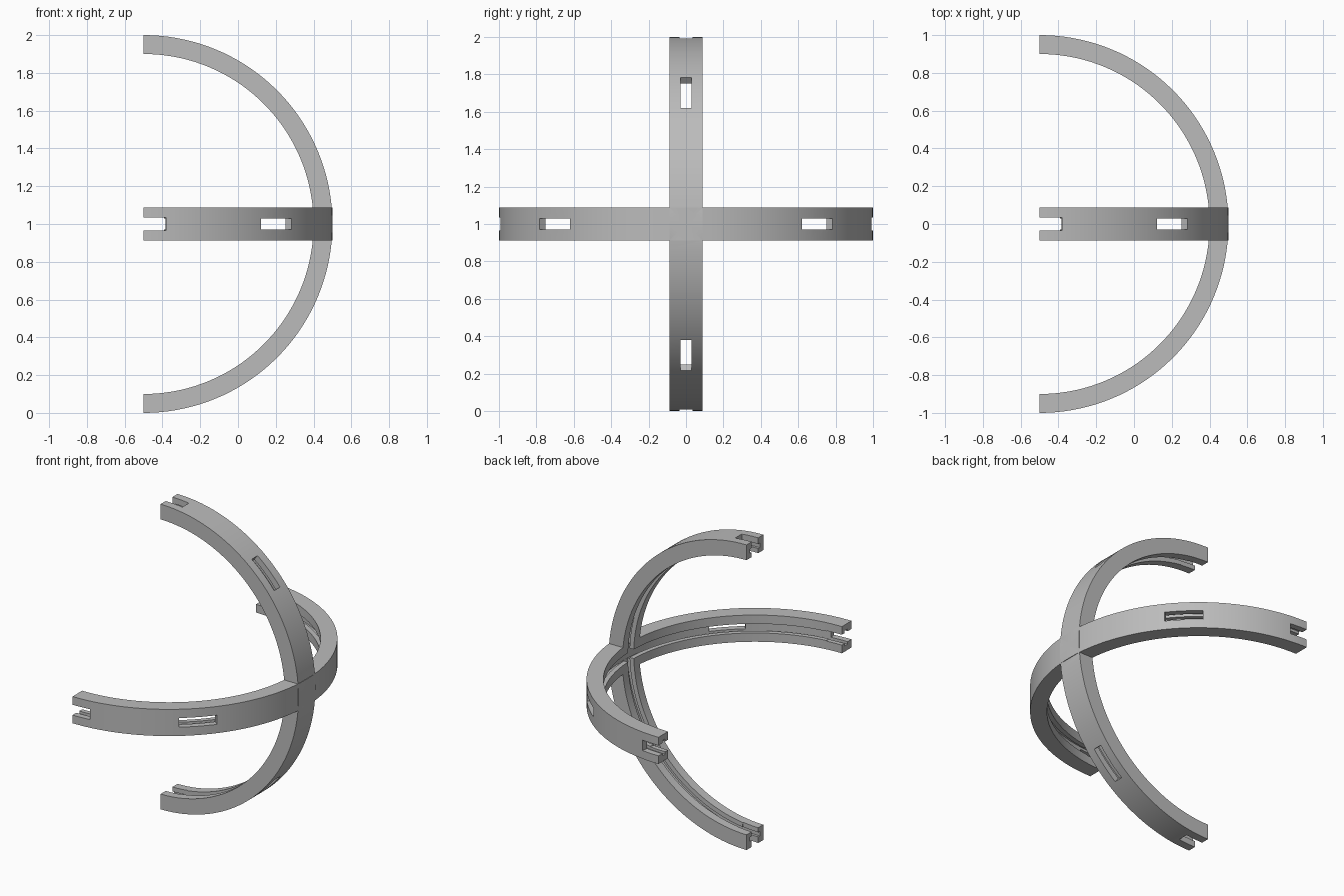
import bpy, bmesh
from math import sin, cos, radians

cube = bpy.data.objects.get("Cube")
if cube:
    bpy.data.objects.remove(cube, do_unlink=True)

grey = bpy.data.materials.new("plain grey")
grey.use_nodes = True
GREY = (0.5, 0.5, 0.5, 1)
grey.diffuse_color = GREY
grey.node_tree.nodes["Principled BSDF"].inputs["Base Color"].default_value = GREY


def arc_block(name, upright, r_in, r_out, half_width, start, end, steps):
    """Rectangular section swept along an arc about the shared centre."""
    bm = bmesh.new()
    rings = []
    for i in range(steps + 1):
        a = radians(start + (end - start) * i / steps)
        ring = []
        for r, w in ((r_in, -half_width), (r_out, -half_width),
                     (r_out, half_width), (r_in, half_width)):
            x, across = r * cos(a) - 0.5, r * sin(a)
            y, z = (w, across) if upright else (across, w)
            ring.append(bm.verts.new((x, y, z + 1)))
        rings.append(ring)
    for a, b in zip(rings, rings[1:]):
        for k in range(4):
            n = (k + 1) % 4
            bm.faces.new((a[k], a[n], b[n], b[k]))
    bm.faces.new(rings[0])
    bm.faces.new(rings[-1])
    bmesh.ops.recalc_face_normals(bm, faces=bm.faces)
    mesh = bpy.data.meshes.new(name)
    bm.to_mesh(mesh)
    bm.free()
    mesh.materials.append(grey)
    obj = bpy.data.objects.new(name, mesh)
    bpy.context.collection.objects.link(obj)
    return obj


# Two crossing half rings
frame = arc_block("crossed_half_rings", False, 0.9, 1, 0.0875, -90, 90, 72)
tools = [(arc_block("upright_half_ring", True, 0.9, 1, 0.0875, -90, 90, 72), 'UNION')]

for upright in (False, True):
    # Inner T-shaped channel: narrow mouth and wider cavity
    channel = [(0.85, 0.945, 0.03, -94, 94, 72), (0.93, 0.96, 0.05, -93, 93, 72)]
    for side in (-1, 1):
        # Window in the middle of each arm, notch at its tip
        channel.append((0.945, 1.05, 0.03, side * 38.4, side * 51.6, 6))
        channel.append((0.85, 1.06, 0.034, side * 83.1, side * 95, 4))
    for shape in channel:
        tools.append((arc_block("cutter", upright, *shape), 'DIFFERENCE'))

for tool, operation in tools:
    tool.hide_render = True
    mod = frame.modifiers.new(operation.title(), 'BOOLEAN')
    mod.object = tool
    mod.operation = operation
    mod.solver = 'EXACT'

# Bake the cuts and drop the helpers
graph = bpy.context.evaluated_depsgraph_get()
baked = bpy.data.meshes.new_from_object(frame.evaluated_get(graph))
frame.modifiers.clear()
frame.data = baked
for tool, _ in tools:
    bpy.data.objects.remove(tool, do_unlink=True)

bpy.ops.object.select_all(action='DESELECT')
frame.select_set(True)
bpy.context.view_layer.objects.active = frame
bpy.ops.object.shade_smooth_by_angle(angle=radians(30))
